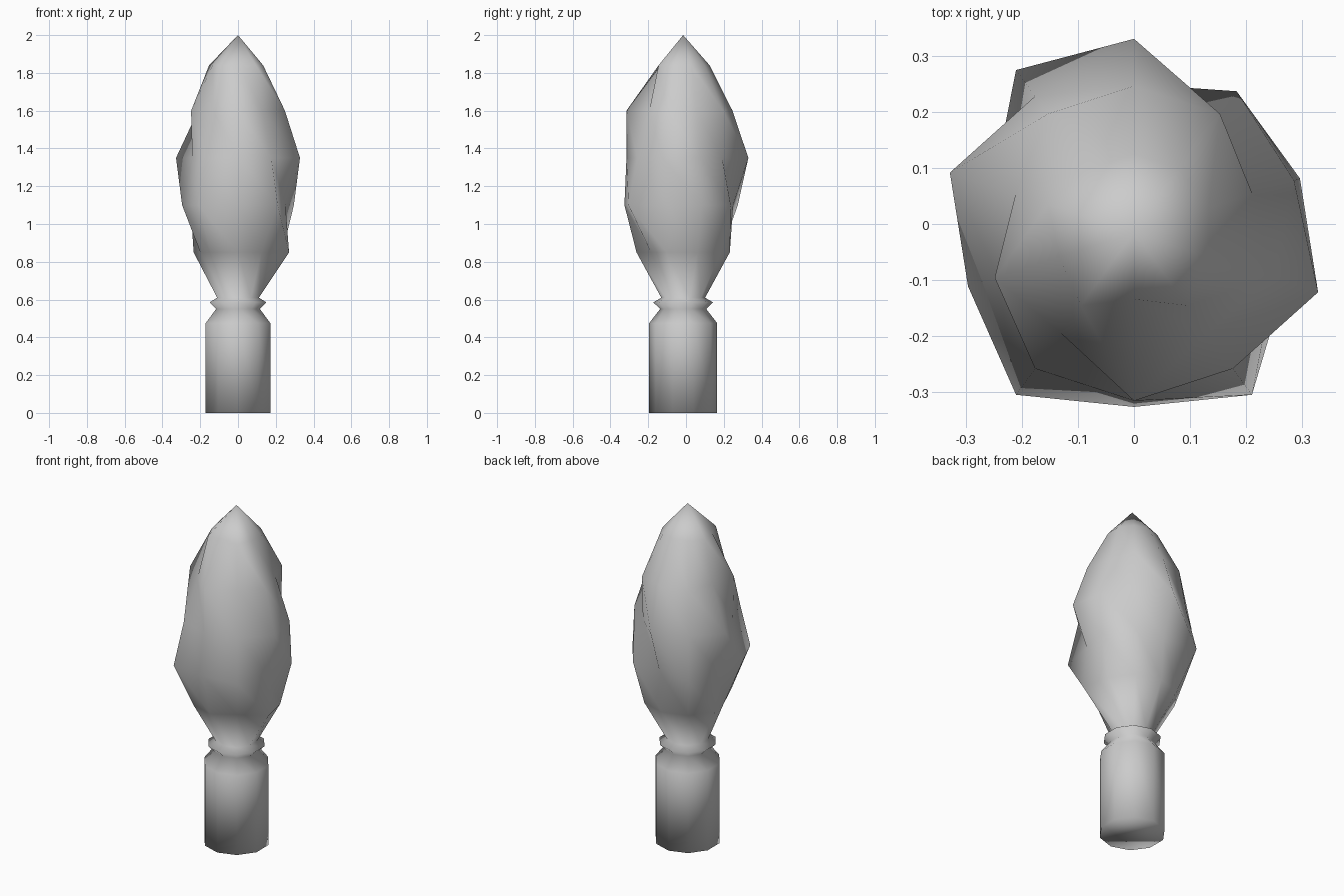
import bpy, bmesh, math

if "Cube" in bpy.data.objects:
    bpy.data.objects.remove(bpy.data.objects["Cube"])

SIDES = 10
AXIS_Y = -0.015

# Each ring: height, radius, bumps per side (starting at the front, counter-clockwise)
PLAIN = "0" * SIDES
RINGS = [
    # round handle, neck and collar
    (0.00, 0.180, PLAIN),
    (0.475, 0.180, PLAIN),
    (0.55, 0.122, PLAIN),
    (0.585, 0.158, PLAIN),
    (0.61, 0.116, PLAIN),
    # faceted, irregular flame
    (0.85, 0.247, "0-+00000-0"),
    (1.10, 0.311, "0+-00-+-0+"),
    (1.35, 0.300, "00+0-+0+-0"),
    (1.60, 0.261, "+-0-000-0-"),
    (1.84, 0.140, "-+00000+0+"),
]
SCALE = {"-": 0.85, "0": 1.0, "+": 1.15}


def add_ring(bm, z, radius, bumps):
    verts = []
    for i, b in enumerate(bumps):
        a = math.radians(-90 + 360 / SIDES * i)
        r = radius * SCALE[b]
        verts.append(bm.verts.new((r * math.cos(a), AXIS_Y + r * math.sin(a), z)))
    return verts


bm = bmesh.new()
rings = [add_ring(bm, *ring) for ring in RINGS]

# Triangulated walls with a consistent diagonal
for low, high in zip(rings, rings[1:]):
    for i in range(SIDES):
        k = (i + 1) % SIDES
        bm.faces.new((low[i], low[k], high[i]))
        bm.faces.new((low[k], high[k], high[i]))

# Pointed tip and flat underside
tip = bm.verts.new((0, AXIS_Y, 2.0))
for i in range(SIDES):
    bm.faces.new((rings[-1][i], rings[-1][(i + 1) % SIDES], tip))
bm.faces.new(rings[0][::-1])

for f in bm.faces:
    f.smooth = True
mesh = bpy.data.meshes.new("torch")
bm.to_mesh(mesh)
bm.free()
bpy.context.collection.objects.link(bpy.data.objects.new("torch", mesh))
